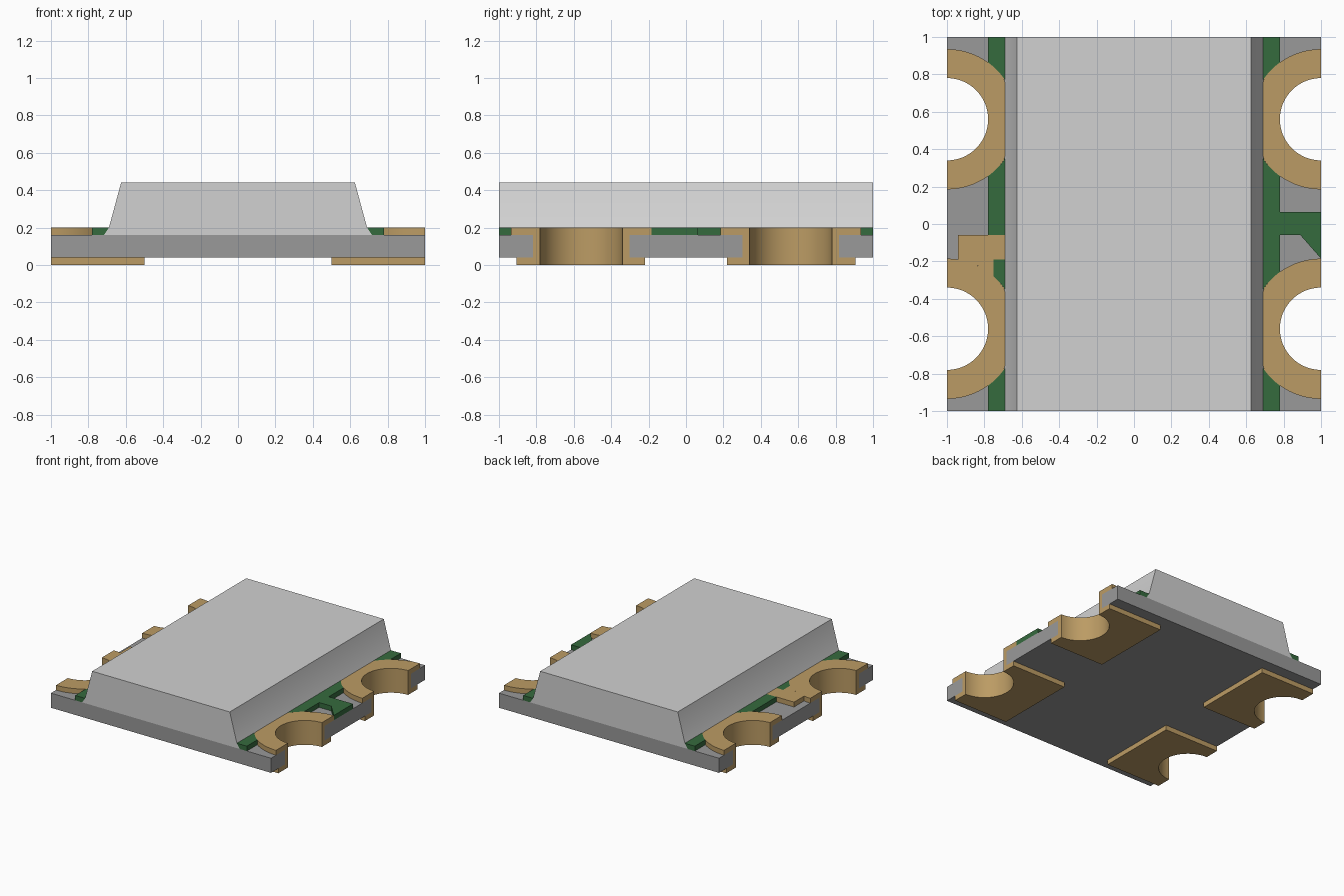
import bpy, bmesh, math

if "Cube" in bpy.data.objects:
    bpy.data.objects.remove(bpy.data.objects["Cube"])

# Key dimensions
CY, R_HOLE, R_WALL, R_RING = 0.56, 0.22, 0.257, 0.375
Z_PAD, Z_BOARD, Z_TOP = 0.04, 0.16, 0.20
X_STRIP, X_LENS, X_LENS_FOOT = 0.78, 0.69, 0.717


def material(name, rgb):
    m = bpy.data.materials.new(name)
    m.diffuse_color = (*rgb, 1)
    m.use_nodes = True
    m.node_tree.nodes["Principled BSDF"].inputs["Base Color"].default_value = m.diffuse_color
    return m


GOLD = material("gold plating", (0.50, 0.33, 0.128))
GREEN = material("green solder mask", (0.036, 0.145, 0.048))
GREY = material("grey board", (0.32, 0.32, 0.32))
PALE = material("pale grey lens", (0.64, 0.64, 0.64))


def arc(cx, cy, r, a0, a1, n=40):
    """Points on an arc, angles in degrees."""
    angles = [math.radians(a0 + (a1 - a0) * i / n) for i in range(n + 1)]
    return [(cx + r * math.cos(a), cy + r * math.sin(a)) for a in angles]


def flip(pts, sx, sy):
    return [(x * sx, y * sy) for x, y in pts]


def prism(name, pts, z0, z1, mat, slanted=False):
    """Extrude a plan outline from z0 to z1; slanted leans the edge on the lens."""
    bm = bmesh.new()
    low, high = [], []
    for x, y in pts:
        foot = x
        if slanted and abs(x) < X_LENS + 0.002:
            foot = math.copysign(X_LENS_FOOT, x)
        low.append(bm.verts.new((foot, y, z0)))
        high.append(bm.verts.new((x, y, z1)))
    return finish(name, bm, low, high, mat)


def finish(name, bm, a, b, mat):
    n = len(a)
    bm.faces.new(a)
    bm.faces.new(b)
    for i in range(n):
        j = (i + 1) % n
        bm.faces.new((a[i], a[j], b[j], b[i]))
    bmesh.ops.recalc_face_normals(bm, faces=bm.faces[:])
    mesh = bpy.data.meshes.new(name)
    bm.to_mesh(mesh)
    bm.free()
    mesh.materials.append(mat)
    ob = bpy.data.objects.new(name, mesh)
    bpy.context.collection.objects.link(ob)
    bpy.ops.object.select_all(action='DESELECT')
    ob.select_set(True)
    bpy.context.view_layer.objects.active = ob
    bpy.ops.object.shade_smooth_by_angle(angle=math.radians(25))
    return ob


# Board with four half-round notches
notch = arc(1, CY, R_WALL, 270, 90)
right_edge = flip(notch[::-1], 1, -1)[::-1] + notch
right_edge.sort(key=lambda p: p[1])
outline = [(1, -1)] + right_edge + [(1, 1)]
prism("board", outline + flip(outline, -1, -1), Z_PAD, Z_BOARD, GREY)

# Lens: trapezoid profile along the whole depth
half = [(X_LENS_FOOT, Z_BOARD), (X_LENS, Z_TOP), (0.625, 0.44)]
profile = half + flip(half, -1, 1)[::-1]
bm = bmesh.new()
ends = [[bm.verts.new((x, y, z)) for x, z in profile] for y in (-1, 1)]
finish("lens", bm, ends[0], ends[1], PALE)

# Plated half holes: top ring, wall, bottom pad at each corner
inner = arc(1, CY, R_HOLE, 90, 270)
ring = [(max(x, X_LENS), y) for x, y in arc(1, CY, R_RING, 270, 90)] + inner
wall = arc(1, CY, R_WALL, 270, 90) + inner
pad = [(1, 0.22), (0.5, 0.22), (0.5, 0.905), (1, 0.905)] + inner
# Solder mask strip ends, cut by the ring
A_OUT = math.degrees(math.acos(-(1 - X_STRIP) / R_RING))
A_IN = math.degrees(math.acos(-(1 - X_LENS) / R_RING))
strip_end = [(X_LENS, 1), (X_STRIP, 1)] + arc(1, CY, R_RING, A_OUT, A_IN, 8)

for sx, side in ((1, "right"), (-1, "left")):
    for sy, end in ((1, "back"), (-1, "front")):
        tag = f"{end}_{side}"
        prism("contact_ring_" + tag, flip(ring, sx, sy), Z_BOARD, Z_TOP, GOLD)
        prism("hole_wall_" + tag, flip(wall, sx, sy), Z_PAD, Z_BOARD, GOLD)
        prism("bottom_pad_" + tag, flip(pad, sx, sy), 0, Z_PAD, GOLD)
        prism("mask_end_" + tag, flip(strip_end, sx, sy), Z_BOARD, Z_TOP, GREEN, True)

# Middle mask on the right, with its bar and pointed mark
upper = arc(1, CY, R_RING, 360 - A_IN, 360 - A_OUT, 8)
lower = arc(1, -CY, R_RING, A_OUT, A_IN, 8)
bar = [(X_STRIP, 0.065), (1, 0.065), (1, -0.185), (0.89, -0.06), (X_STRIP, -0.06)]
prism("mask_middle_right", upper + bar + lower, Z_BOARD, Z_TOP, GREEN, True)

# Middle mask on the left, above the gold trace
prism("mask_middle_left", flip(upper, -1, 1) + [(-X_STRIP, -0.06), (-X_LENS, -0.06)],
      Z_BOARD, Z_TOP, GREEN, True)

# Gold trace joining the front left ring, and the mask patch beside it
A_A = math.degrees(math.acos(0.25 / R_RING))
A_B = math.degrees(math.acos(0.06 / R_RING))
trace = [(-0.94, -0.06), (-X_LENS, -0.06), (-X_LENS, -0.19), (-0.75, -0.19)]
prism("trace_left", trace + arc(-1, -CY, R_RING, A_A, A_B, 10), Z_BOARD, Z_TOP, GOLD)
patch = [(-0.75, -0.19), (-X_LENS, -0.19)] + arc(-1, -CY, R_RING, 180 - A_IN, A_A, 6)
prism("mask_patch_left", patch, Z_BOARD, Z_TOP, GREEN, True)
